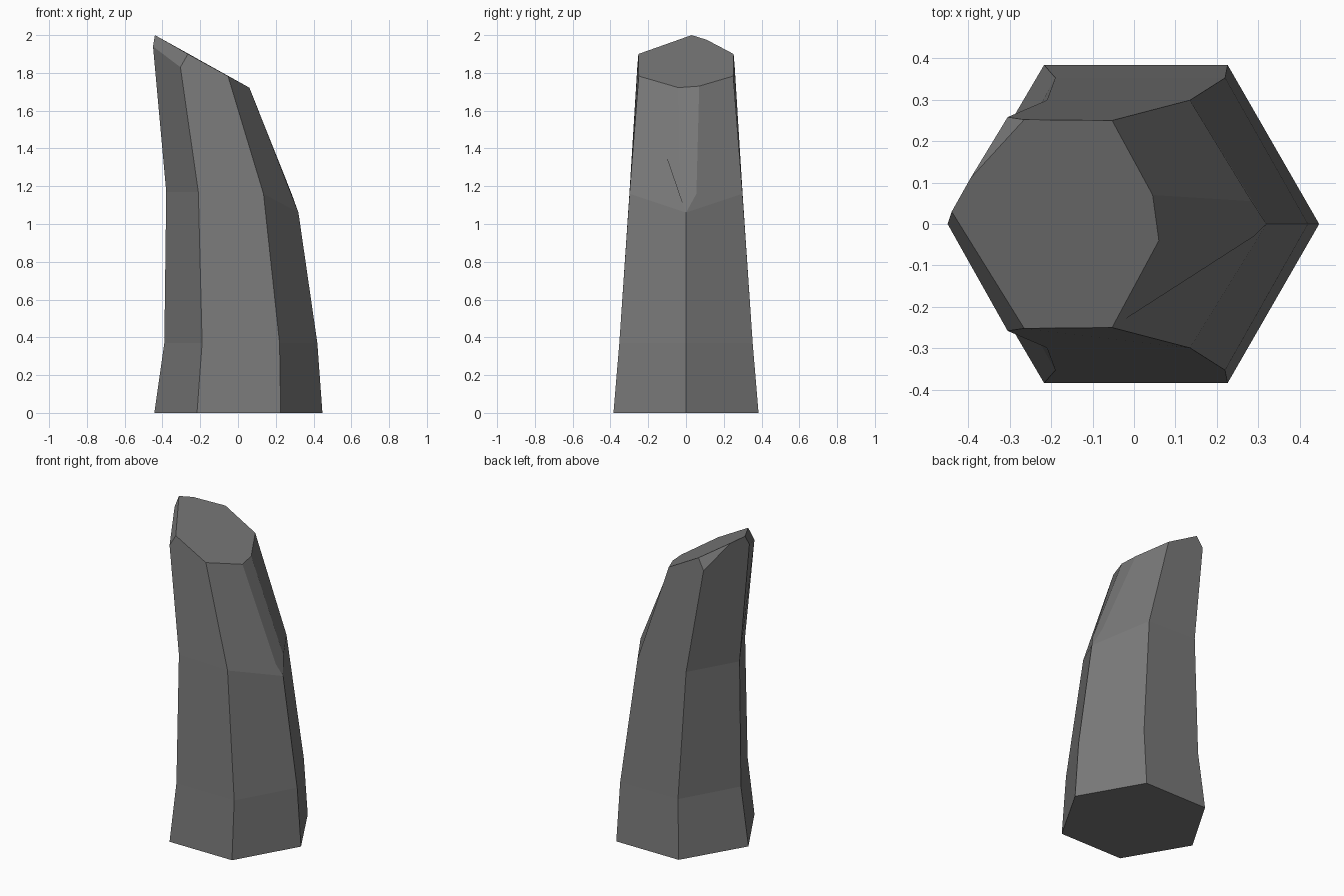
import bpy, bmesh

if "Cube" in bpy.data.objects:
    bpy.data.objects.remove(bpy.data.objects["Cube"])

stone = bpy.data.materials.new("dark grey stone")
stone.diffuse_color = (0.19, 0.19, 0.19, 1)
stone.use_nodes = True
stone.node_tree.nodes["Principled BSDF"].inputs["Base Color"].default_value = stone.diffuse_color

bm = bmesh.new()


def v(x, y, z):
    return bm.verts.new((x, y, z))


def ring(left, mid_l, mid_r, right, half_y):
    """Six-sided ring mirrored across y; each corner is (x, z)."""
    pts = [(right, 0), (mid_r, 1), (mid_l, 1), (left, 0), (mid_l, -1), (mid_r, -1)]
    return [v(p[0], s * half_y, p[1]) for p, s in pts]


# Curved, tapering shaft
rings = [
    ring((-.443, 0), (-.217, 0), (.226, 0), (.447, 0), .384),
    ring((-.39, .37), (-.19, .37), (.22, .37), (.42, .37), .353),
    ring((-.38, 1.17), (-.21, 1.17), (.135, 1.16), (.32, 1.06), .299),
]
for a, b in zip(rings, rings[1:]):
    for i in range(6):
        j = (i + 1) % 6
        bm.faces.new((a[i], a[j], b[j], b[i]))
bm.faces.new(rings[0][::-1])

# Crown corners: slanted top outline, chipped left corners, worn right ridge
right, back_r, back_l, left, front_l, front_r = rings[2]
top_fl, top_bl = v(-.265, -.252, 1.90), v(-.265, .252, 1.90)
top_fr, top_br = v(-.053, -.25, 1.783), v(-.053, .25, 1.783)
chip_f, chip_b = v(-.305, -.258, 1.83), v(-.305, .258, 1.83)
peak, peak_low, notch = v(-.44, .03, 2.0), v(-.45, 0, 1.94), v(-.395, .11, 1.975)
ridge_f, ridge_b = v(.289, -.03, 1.14), v(.284, .055, 1.16)
tip_f, tip_b = v(.06, -.04, 1.722), v(.045, .07, 1.73)

for face in (
    (front_l, front_r, top_fr, top_fl, chip_f),
    (back_r, back_l, chip_b, top_bl, top_br),
    (left, front_l, chip_f, peak_low),
    (back_l, left, peak_low, peak, notch, chip_b),
    (chip_f, top_fl, peak, peak_low),
    (chip_b, notch, top_bl),
    (front_r, right, ridge_f, tip_f, top_fr),
    (right, back_r, top_br, tip_b, ridge_b),
    (right, ridge_b, tip_b, tip_f, ridge_f),
    (top_fl, top_fr, tip_f, tip_b, top_br, top_bl, notch, peak),
):
    bm.faces.new(face)
bmesh.ops.recalc_face_normals(bm, faces=bm.faces)

mesh = bpy.data.meshes.new("stone_pillar")
bm.to_mesh(mesh)
bm.free()
mesh.materials.append(stone)
bpy.context.collection.objects.link(bpy.data.objects.new("stone_pillar", mesh))
